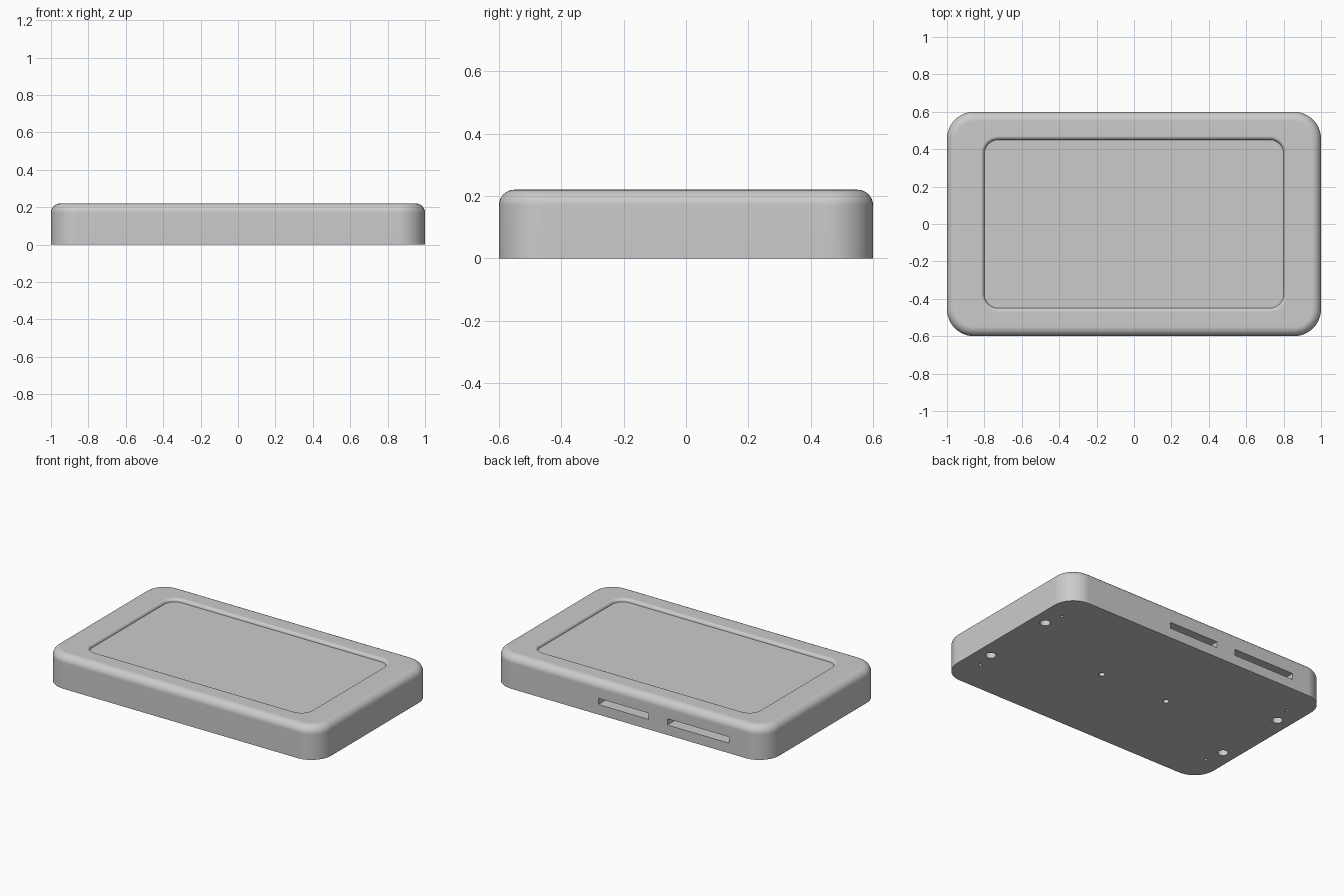
import bpy, bmesh, math
from mathutils import Matrix, Vector

if "Cube" in bpy.data.objects:
    bpy.data.objects.remove(bpy.data.objects["Cube"])

grey = bpy.data.materials.new("plain grey")
grey.diffuse_color = (0.6, 0.6, 0.6, 1)
grey.use_nodes = True
grey.node_tree.nodes["Principled BSDF"].inputs["Base Color"].default_value = grey.diffuse_color

def rounded_rect(hx, hy, r, z, n=12):
    """Points of a rounded rectangle, counter-clockwise."""
    pts = []
    for k, (sx, sy) in enumerate([(1, 1), (-1, 1), (-1, -1), (1, -1)]):
        for i in range(n + 1):
            a = math.pi / 2 * (k + i / n)
            pts.append((sx * (hx - r) + r * math.cos(a),
                        sy * (hy - r) + r * math.sin(a), z))
    return pts

def make_object(name, bm):
    me = bpy.data.meshes.new(name)
    bm.to_mesh(me)
    bm.free()
    ob = bpy.data.objects.new(name, me)
    bpy.context.collection.objects.link(ob)
    me.materials.append(grey)
    return ob

# Case: stacked rounded outlines with a rounded top edge and a shallow screen recess
H, F, G, STEPS = 0.22, 0.05, 0.02, 8
rings = [rounded_rect(1, 0.6, 0.145, 0)]
for i in range(STEPS + 1):                       # outer top fillet
    a = math.pi / 2 * i / STEPS
    d = F * (1 - math.cos(a))
    rings.append(rounded_rect(1 - d, 0.6 - d, 0.145 - d, H - F + F * math.sin(a)))
for i in range(STEPS + 1):                       # fillet down into the recess
    a = math.pi / 2 * i / STEPS
    d = G * (1 - math.sin(a))
    rings.append(rounded_rect(0.8 + d, 0.45 + d, 0.075 + d, H - G + G * math.cos(a)))

bm = bmesh.new()
loops = [[bm.verts.new(p) for p in ring] for ring in rings]
for lo, hi in zip(loops, loops[1:]):
    for j in range(len(lo)):
        k = (j + 1) % len(lo)
        bm.faces.new((lo[j], lo[k], hi[k], hi[j]))
bm.faces.new(loops[0][::-1])
bm.faces.new(loops[-1])
bmesh.ops.recalc_face_normals(bm, faces=bm.faces)
case = make_object("case", bm)

# Cutter: screw holes in the underside and two port slots in the back
bm = bmesh.new()

def hole(x, y, r, depth=0.12):
    bmesh.ops.create_cone(bm, cap_ends=True, segments=24, radius1=r, radius2=r,
                          depth=2 * depth, matrix=Matrix.Translation((x, y, 0)))

def slot(x0, x1, z0, z1, depth=0.15):
    size = Vector((x1 - x0, 2 * depth, z1 - z0))
    bmesh.ops.create_cube(bm, size=1, matrix=Matrix.Translation(
        ((x0 + x1) / 2, 0.6, (z0 + z1) / 2)) @ Matrix.Diagonal(size).to_4x4())

for sx in (-1, 1):
    hole(sx * 0.25, 0, 0.019)
    for sy in (-1, 1):
        hole(sx * 0.906, sy * 0.253, 0.032)
        hole(sx * 0.88, sy * 0.38, 0.01)
slot(-0.145, 0.22, 0.066, 0.107)
slot(-0.735, -0.285, 0.066, 0.107)
cutter = make_object("hole_cutter", bm)
cutter.hide_render = True

# Cut the openings, then smooth the fillets
bpy.context.view_layer.objects.active = case
case.select_set(True)
cut = case.modifiers.new("openings", 'BOOLEAN')
cut.operation = 'DIFFERENCE'
cut.solver = 'EXACT'
cut.object = cutter
bpy.ops.object.modifier_apply(modifier=cut.name)
bpy.data.objects.remove(cutter)
bpy.ops.object.shade_smooth_by_angle(angle=math.radians(30))
wn = case.modifiers.new("clean shading", 'WEIGHTED_NORMAL')
wn.keep_sharp = True
